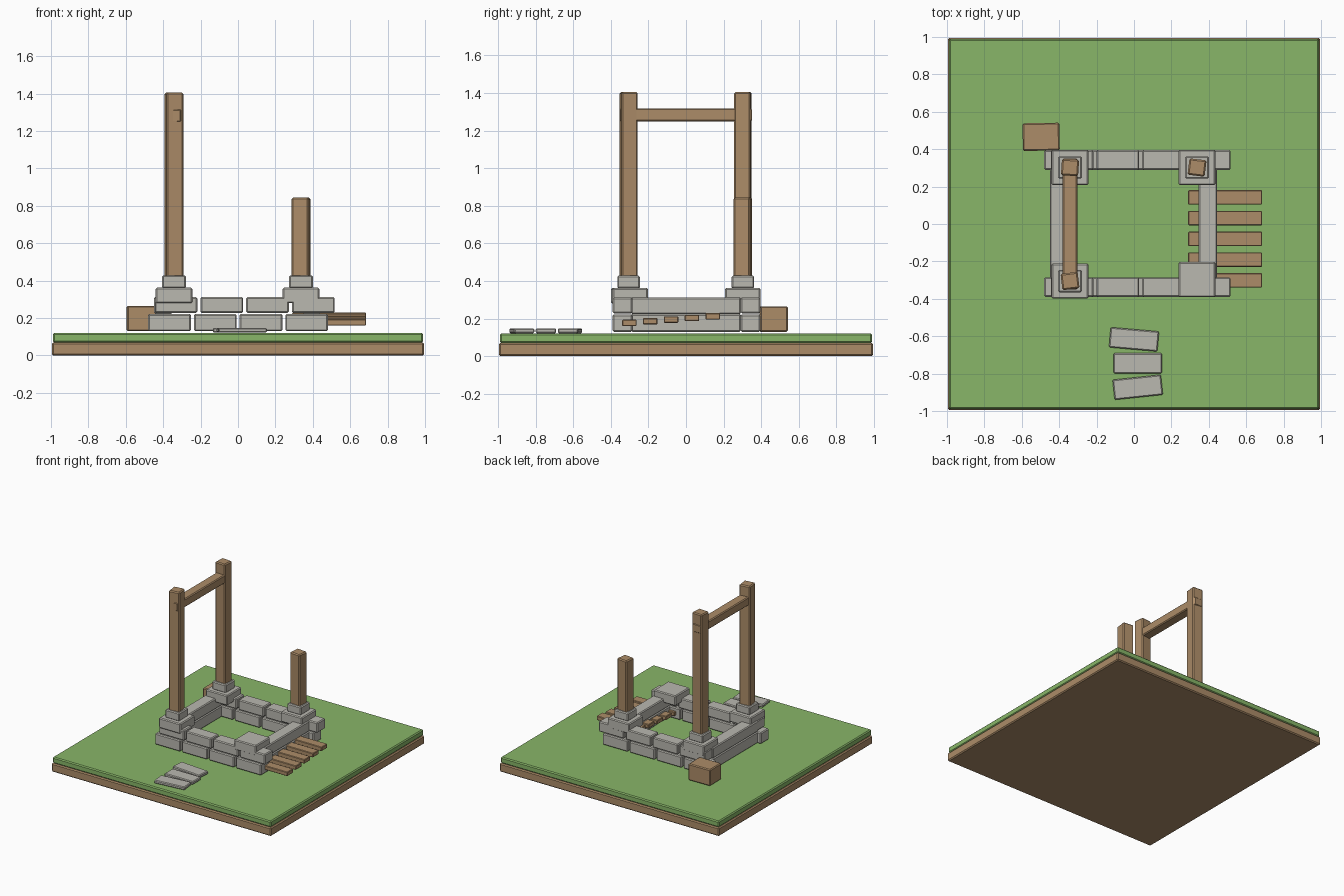
import bpy, math

if "Cube" in bpy.data.objects:
    bpy.data.objects.remove(bpy.data.objects["Cube"])


def material(name, rgb):
    m = bpy.data.materials.new(name)
    m.diffuse_color = (*rgb, 1)
    m.use_nodes = True
    m.node_tree.nodes["Principled BSDF"].inputs["Base Color"].default_value = m.diffuse_color
    return m


wood = material("brown wood", (0.413, 0.262, 0.138))
grass = material("grass green", (0.246, 0.468, 0.138))
stone = material("grey stone", (0.491, 0.479, 0.434))


def block(name, x, y, z, mat, rot=0.0, bevel=0.007):
    """Chamfered box from (min, max) ranges, turned by rot degrees about z."""
    bpy.ops.mesh.primitive_cube_add(
        size=1, location=[(a + b) / 2 for a, b in (x, y, z)],
        rotation=(0, 0, math.radians(rot)))
    ob = bpy.context.object
    ob.name = name
    ob.scale = [b - a for a, b in (x, y, z)]
    bpy.ops.object.transform_apply(location=False, rotation=False, scale=True)
    ob.data.materials.append(mat)
    mod = ob.modifiers.new("chamfer", "BEVEL")
    mod.width = bevel
    mod.segments = 1
    return ob


# Ground: earth slab with a grass layer
block("earth_slab", (-0.995, 0.995), (-0.995, 0.995), (0, 0.07), wood, bevel=0.008)
block("grass_layer", (-0.99, 0.99), (-0.99, 0.99), (0.07, 0.12), grass, bevel=0.008)

# Front and back walls: two staggered courses of four stones
for side, y in (("front", (-0.39, -0.285)), ("back", (0.29, 0.395))):
    for course, x0, z in (("lower", -0.48, (0.13, 0.222)), ("upper", -0.445, (0.228, 0.312))):
        for i in range(4):
            x = x0 + i * 0.2445
            block(f"{side}_{course}_stone_{i + 1}", (x, x + 0.228), y, z, stone)

# Side walls: one long stone per course
for side, x in (("left", (-0.45, -0.35)), ("right", (0.345, 0.445))):
    for course, z in (("lower", (0.13, 0.224)), ("upper", (0.224, 0.312))):
        block(f"{side}_{course}_long_stone", x, (-0.292, 0.292), z, stone)

# Corner piers, with a smaller collar under every post
posts = {"front_left": (-0.342, -0.305, 1.405, 7),
         "back_left": (-0.342, 0.302, 1.405, -4),
         "back_right": (0.337, 0.302, 0.845, -7),
         "front_right": (0.337, -0.297, None, 0)}
for name, (x, y, top, rot) in posts.items():
    block(name + "_pier", (x - 0.098, x + 0.098), (y - 0.094, y + 0.094), (0.28, 0.363), stone)
    if top:
        block(name + "_collar", (x - 0.063, x + 0.063), (y - 0.06, y + 0.06), (0.36, 0.428), stone)
        block(name + "_post", (x - 0.046, x + 0.046), (y - 0.044, y + 0.044), (0.42, top),
              wood, rot, 0.008)

# Beam between the two tall posts
block("cross_beam", (-0.382, -0.302), (-0.35, 0.35), (1.248, 1.318), wood)

# Planks poking through the right wall, each a little higher than the last
for i in range(5):
    y, z = -0.34 + i * 0.111, 0.16 + i * 0.0088
    block(f"plank_{i + 1}", (0.29, 0.685), (y, y + 0.077), (z, z + 0.034), wood, bevel=0.004)

# Crate at the back left corner
block("crate", (-0.595, -0.398), (0.392, 0.54), (0.13, 0.265), wood, 1)

# Stepping stones
for i, (x, y, rot) in enumerate(((0, -0.617, -5), (0.02, -0.745, 0), (0.02, -0.873, 6))):
    block(f"stepping_stone_{i + 1}", (x - 0.13, x + 0.13), (y - 0.054, y + 0.054),
          (0.122, 0.148), stone, rot, 0.006)
